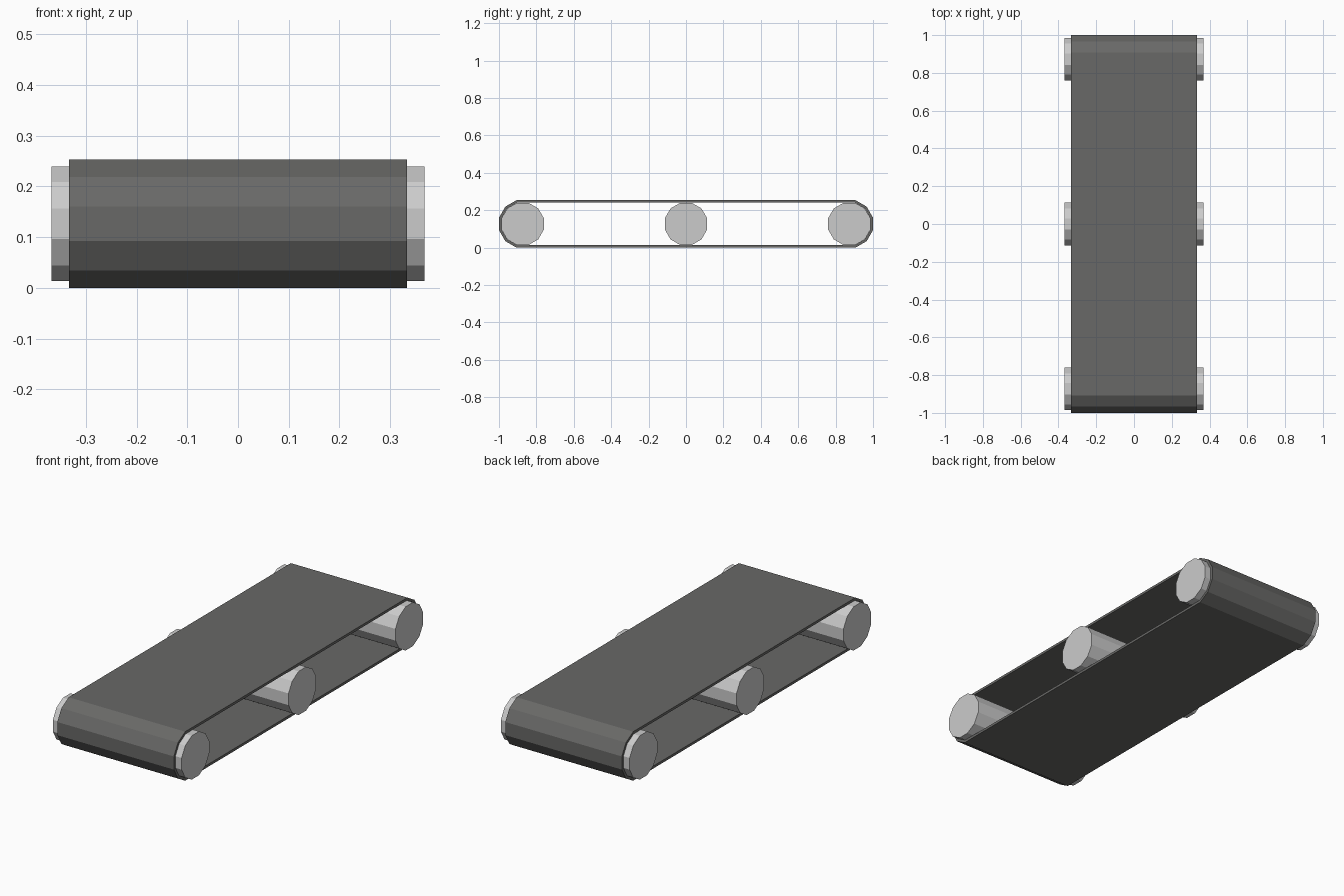
import bpy, bmesh
from math import cos, sin, radians, pi

if "Cube" in bpy.data.objects:
    bpy.data.objects.remove(bpy.data.objects["Cube"])

Z_AXIS = 0.1265       # height of the roller axles
END_Y = 0.873         # axle position of the end rollers
SIDES = 12
ROLLER_R = 0.117
BELT_IN, BELT_OUT = 0.1175, 0.131
BELT_HALF = 0.333
ROLLER_HALF = 0.368

belt_mat = bpy.data.materials.new("dark_rubber")
belt_mat.diffuse_color = (0.14, 0.14, 0.135, 1)
belt_mat.use_nodes = True
belt_mat.node_tree.nodes["Principled BSDF"].inputs["Base Color"].default_value = belt_mat.diffuse_color


def add_object(name, bm, mat=None):
    bmesh.ops.recalc_face_normals(bm, faces=bm.faces)
    mesh = bpy.data.meshes.new(name)
    bm.to_mesh(mesh)
    bm.free()
    if mat:
        mesh.materials.append(mat)
    obj = bpy.data.objects.new(name, mesh)
    bpy.context.collection.objects.link(obj)
    return obj


def loop_profile(r):
    """Closed (y, z) outline around both end rollers, flat on top and bottom."""
    half = [radians(-75 + 30 * i) for i in range(SIDES // 2)]
    front = [(END_Y + r * cos(a), Z_AXIS + r * sin(a)) for a in half]
    back = [(-END_Y + r * cos(a + pi), Z_AXIS + r * sin(a + pi)) for a in half]
    return front + back


# Belt: hollow band swept across x
bm = bmesh.new()
rings = [[bm.verts.new((x, y, z)) for y, z in loop_profile(r)]
         for x, r in ((-BELT_HALF, BELT_IN), (-BELT_HALF, BELT_OUT),
                      (BELT_HALF, BELT_OUT), (BELT_HALF, BELT_IN))]
n = len(rings[0])
for k in range(4):
    a, b = rings[k], rings[(k + 1) % 4]
    for i in range(n):
        j = (i + 1) % n
        bm.faces.new((a[i], a[j], b[j], b[i]))
add_object("belt", bm, belt_mat)

# Rollers: twelve-sided cylinders along x, with a flat side up
for name, y in (("front_roller", -END_Y), ("middle_roller", 0), ("back_roller", END_Y)):
    bm = bmesh.new()
    ends = [[bm.verts.new((x, ROLLER_R * cos(radians(15 + 30 * i)),
                           ROLLER_R * sin(radians(15 + 30 * i)))) for i in range(SIDES)]
            for x in (-ROLLER_HALF, ROLLER_HALF)]
    for i in range(SIDES):
        j = (i + 1) % SIDES
        bm.faces.new((ends[0][i], ends[0][j], ends[1][j], ends[1][i]))
    for ring in ends:
        bm.faces.new(ring)
    add_object(name, bm).location = (0, y, Z_AXIS)
